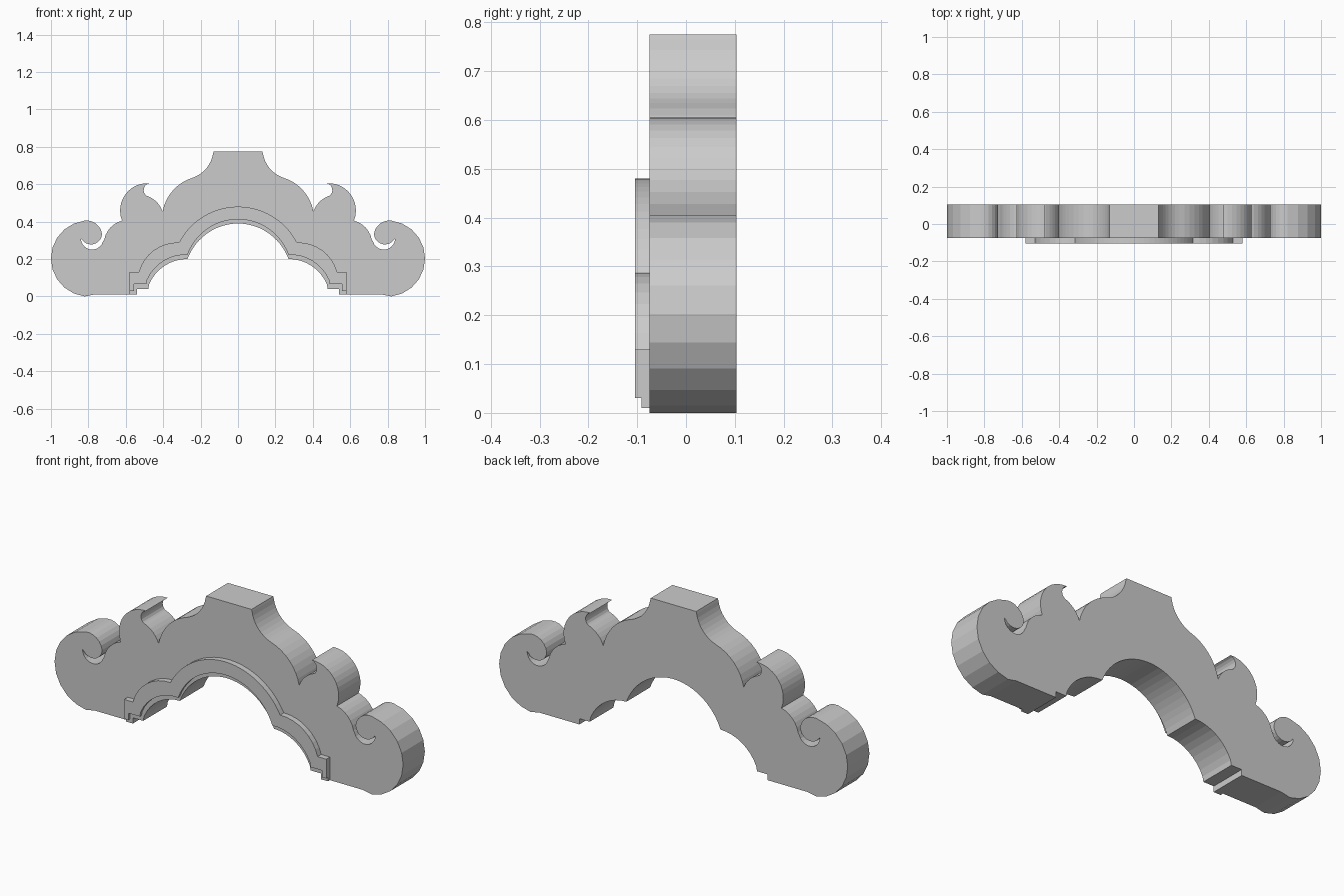
import bpy, bmesh
from mathutils import Vector
from math import atan2, cos, sin, pi

old = bpy.data.objects.get("Cube")
if old:
    bpy.data.objects.remove(old)

stone = bpy.data.materials.new("light_grey_stone")
stone.use_nodes = True
GREY = (0.6, 0.6, 0.6, 1)
stone.diffuse_color = GREY
stone.node_tree.nodes["Principled BSDF"].inputs["Base Color"].default_value = GREY


def arc(a, m, b, n=8):
    """Points on the circle through a, m and b, from a to b."""
    (ax, ay), (mx, my), (bx, by) = a, m, b
    d = 2 * (ax * (my - by) + mx * (by - ay) + bx * (ay - my))
    sa, sm, sb = ax * ax + ay * ay, mx * mx + my * my, bx * bx + by * by
    cx = (sa * (my - by) + sm * (by - ay) + sb * (ay - my)) / d
    cy = (sa * (bx - mx) + sm * (ax - bx) + sb * (mx - ax)) / d
    r = ((ax - cx) ** 2 + (ay - cy) ** 2) ** 0.5
    t0, tm, t1 = (atan2(y - cy, x - cx) for x, y in (a, m, b))
    full = 2 * pi
    sweep = (t1 - t0) % full
    if (tm - t0) % full > sweep:
        sweep -= full
    return [(cx + r * cos(t0 + sweep * i / n), cy + r * sin(t0 + sweep * i / n))
            for i in range(n + 1)]


def slab(name, half, y0, y1):
    """Mirror a half outline over x = 0 and extrude it from y0 to y1."""
    pts = []
    for p in half + [(-x, z) for x, z in reversed(half)]:
        if not pts or (Vector(p) - Vector(pts[-1])).length > 1e-4:
            pts.append(p)
    if (Vector(pts[0]) - Vector(pts[-1])).length < 1e-4:
        pts.pop()
    bm = bmesh.new()
    face = bm.faces.new([bm.verts.new((x, y0, z)) for x, z in pts])
    ext = bmesh.ops.extrude_face_region(bm, geom=[face])
    moved = [v for v in ext["geom"] if isinstance(v, bmesh.types.BMVert)]
    bmesh.ops.translate(bm, verts=moved, vec=(0, y1 - y0, 0))
    bmesh.ops.recalc_face_normals(bm, faces=bm.faces)
    mesh = bpy.data.meshes.new(name)
    bm.to_mesh(mesh)
    bm.free()
    mesh.materials.append(stone)
    obj = bpy.data.objects.new(name, mesh)
    bpy.context.collection.objects.link(obj)
    return obj


# Underside of the arch, from the foot to the crown
opening = ([(0.54, 0.01), (0.54, 0.04), (0.48, 0.04)]
           + arc((0.475, 0.065), (0.395, 0.162), (0.27, 0.2))
           + arc((0.27, 0.2), (0.17, 0.333), (0, 0.39), 12))

# Crest with sloping shoulders
crest = ([(0, 0.775), (0.13, 0.775)]
         + arc((0.133, 0.765), (0.165, 0.69), (0.24, 0.635))
         + arc((0.24, 0.635), (0.345, 0.57), (0.403, 0.455)))
# Curled leaf
leaf = (arc((0.403, 0.455), (0.435, 0.505), (0.488, 0.538), 6)
        + arc((0.495, 0.543), (0.503, 0.578), (0.476, 0.605), 6)
        + arc((0.476, 0.605), (0.59, 0.56), (0.62, 0.405), 12))
# Hollow beside the scroll and its thin crescent gap
hollow = (arc((0.62, 0.405), (0.685, 0.365), (0.715, 0.305), 6)
          + arc((0.722, 0.292), (0.78, 0.25), (0.84, 0.31), 10)
          + arc((0.822, 0.29), (0.75, 0.29), (0.727, 0.335), 8))
# Rounded scroll and flat foot
scroll = (arc((0.727, 0.335), (0.752, 0.383), (0.82, 0.405), 6)
          + arc((0.82, 0.405), (1.0, 0.2), (0.82, 0.0), 10)
          + [(0.77, 0.01)])
slab("pediment_body", crest + leaf + hollow + scroll + opening, -0.075, 0.103)

# Raised moulding around the arch, in two steps
outer = (arc((0, 0.48), (0.2, 0.418), (0.315, 0.288), 14)
         + arc((0.315, 0.288), (0.455, 0.243), (0.53, 0.13))
         + [(0.58, 0.13)])
slab("moulding_lower_step", outer + [(0.58, 0.01)] + opening, -0.091, -0.075)

inner = ([(0.58, 0.03), (0.555, 0.03), (0.555, 0.065), (0.49, 0.065)]
         + arc((0.485, 0.09), (0.405, 0.185), (0.27, 0.222))
         + arc((0.27, 0.222), (0.17, 0.356), (0, 0.412), 12))
slab("moulding_upper_step", outer + inner, -0.105, -0.091)
